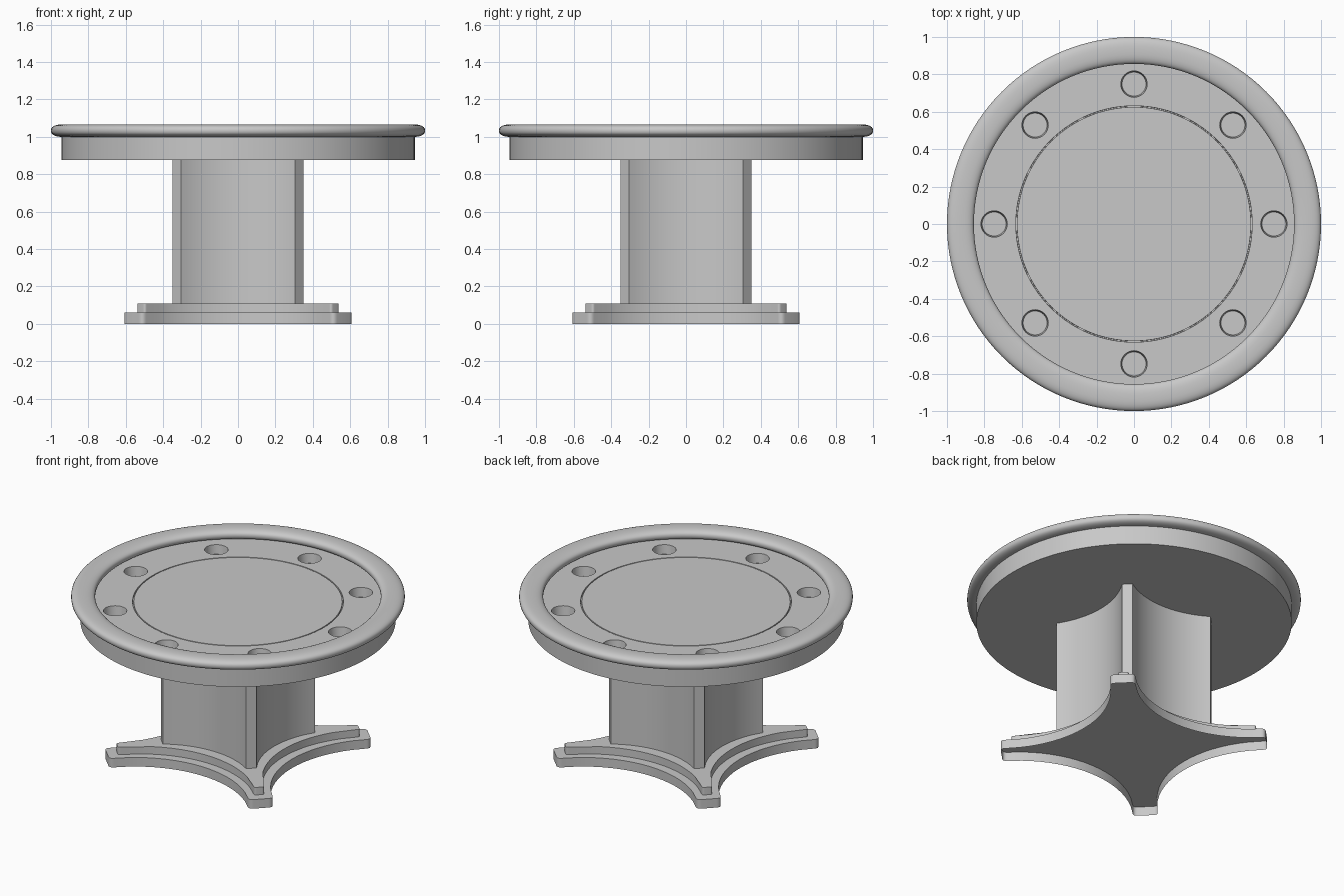
import bpy, bmesh, math
from mathutils import Vector, Matrix

if "Cube" in bpy.data.objects:
    bpy.data.objects.remove(bpy.data.objects["Cube"], do_unlink=True)

grey = bpy.data.materials.new("plain_grey")
grey.use_nodes = True
COLOUR = (0.58, 0.58, 0.58, 1)
grey.diffuse_color = COLOUR
grey.node_tree.nodes["Principled BSDF"].inputs["Base Color"].default_value = COLOUR


def make(name, bm):
    mesh = bpy.data.meshes.new(name)
    bm.to_mesh(mesh)
    bm.free()
    mesh.materials.append(grey)
    ob = bpy.data.objects.new(name, mesh)
    bpy.context.collection.objects.link(ob)
    return ob


def activate(ob):
    bpy.ops.object.select_all(action='DESELECT')
    ob.select_set(True)
    bpy.context.view_layer.objects.active = ob


def shade(ob):
    activate(ob)
    bpy.ops.object.shade_smooth_by_angle(angle=math.radians(32))


def loft(bm, loops, closed=False):
    """Join successive loops of points with quads."""
    rings = [[bm.verts.new(p) for p in loop] for loop in loops]
    pairs = list(zip(rings, rings[1:]))
    if closed:
        pairs.append((rings[-1], rings[0]))
    for a, b in pairs:
        n = len(a)
        for i in range(n):
            j = (i + 1) % n
            bm.faces.new((a[i], a[j], b[j], b[i]))
    return rings


def circle(r, z, n=128):
    return [(r * math.cos(math.tau * i / n), r * math.sin(math.tau * i / n), z)
            for i in range(n)]


def star(extent, tip, waist, rounding=0.0, steps=20):
    """Four-armed outline: concave sides, blunt diagonal tips."""
    sag = extent - waist
    radius = (tip ** 2 + sag ** 2) / (2 * sag)
    half = math.asin(tip / radius)
    side = []
    for i in range(steps + 1):
        a = half * (1 - 2 * i / steps)
        side.append(Vector((radius * math.sin(a), waist + radius * (1 - math.cos(a)), 0)))
    if rounding:
        def corner(p, before, after):
            a = p + (before - p).normalized() * rounding
            b = p + (after - p).normalized() * rounding
            return [a.lerp(p, t / 6).lerp(p.lerp(b, t / 6), t / 6) for t in range(7)]
        first, last = side[0], side[-1]
        start = corner(first, Vector((extent, tip, 0)), side[1])
        end = corner(last, side[-2], Vector((-extent, tip, 0)))
        side = start + side[2:-2] + end
    return [Matrix.Rotation(k * math.pi / 2, 3, 'Z') @ p for k in range(4) for p in side]


def at_height(outline, z):
    return [(p.x, p.y, z) for p in outline]


# Pedestal pieces: open-bottomed stepped shell
foot = star(0.617, 0.51, 0.39, 0.03)
step = star(0.542, 0.498, 0.33, 0.015)
column = star(0.35, 0.305, 0.26)
foot_top, step_top, table_bottom, table_face = 0.06, 0.11, 0.876, 1.0


def tier(name, outline, inner, low, high):
    bm = bmesh.new()
    rings = loft(bm, [at_height(outline, low), at_height(outline, high)])
    if inner:
        # Tread closing the gap up to the next outline
        hole = [bm.verts.new(p) for p in at_height(inner, high)]
        edges = []
        for ring in (rings[1], hole):
            for a, b in zip(ring, ring[1:] + ring[:1]):
                edges.append(bm.edges.get((a, b)) or bm.edges.new((a, b)))
        bmesh.ops.bridge_loops(bm, edges=edges)
        bmesh.ops.recalc_face_normals(bm, faces=bm.faces)
        if max(bm.faces, key=lambda f: abs(f.normal.z)).normal.z < 0:
            bmesh.ops.reverse_faces(bm, faces=bm.faces)
    shade(make(name, bm))


tier("lower_foot", foot, step, 0, foot_top)
tier("upper_foot", step, column, foot_top, step_top)
tier("pedestal_column", column, None, step_top, table_bottom)

# Table body: apron, flat top and a thin groove around the playing surface
bm = bmesh.new()
groove = table_face - 0.01
profile = [(0.945, table_bottom), (0.945, table_face), (0.632, table_face),
           (0.631, groove), (0.626, groove), (0.625, table_face)]
rings = loft(bm, [circle(r, z) for r, z in profile])
bm.faces.new(rings[0][::-1])
bm.faces.new(rings[-1])
bmesh.ops.recalc_face_normals(bm, faces=bm.faces)
table = make("table_body", bm)

# Tapered cup holders sunk around the playing surface
bm = bmesh.new()
for k in range(8):
    a = k * math.pi / 4
    spot = Matrix.Translation((0.748 * math.cos(a), 0.748 * math.sin(a), table_face - 0.01))
    bmesh.ops.create_cone(bm, cap_ends=True, segments=32, radius1=0.064, radius2=0.075,
                          depth=0.1, matrix=spot)
cutter = make("cup_cutter", bm)
cutter.hide_render = True
cut = table.modifiers.new("cup_holders", 'BOOLEAN')
cut.operation = 'DIFFERENCE'
cut.solver = 'EXACT'
cut.object = cutter
activate(table)
bpy.ops.object.modifier_apply(modifier=cut.name)
bpy.data.objects.remove(cutter, do_unlink=True)
shade(table)

# Padded rail with a soft rounded section
bm = bmesh.new()
section = []
for i in range(28):
    a = math.tau * i / 28
    c, s = math.cos(a), math.sin(a)
    section.append((0.928 + 0.072 * math.copysign(abs(c) ** 0.8, c),
                    1.033 + 0.034 * math.copysign(abs(s) ** 0.8, s)))
loft(bm, [circle(r, z) for r, z in section], closed=True)
bmesh.ops.recalc_face_normals(bm, faces=bm.faces)
rail = make("padded_rail", bm)
rail.data.shade_smooth()
